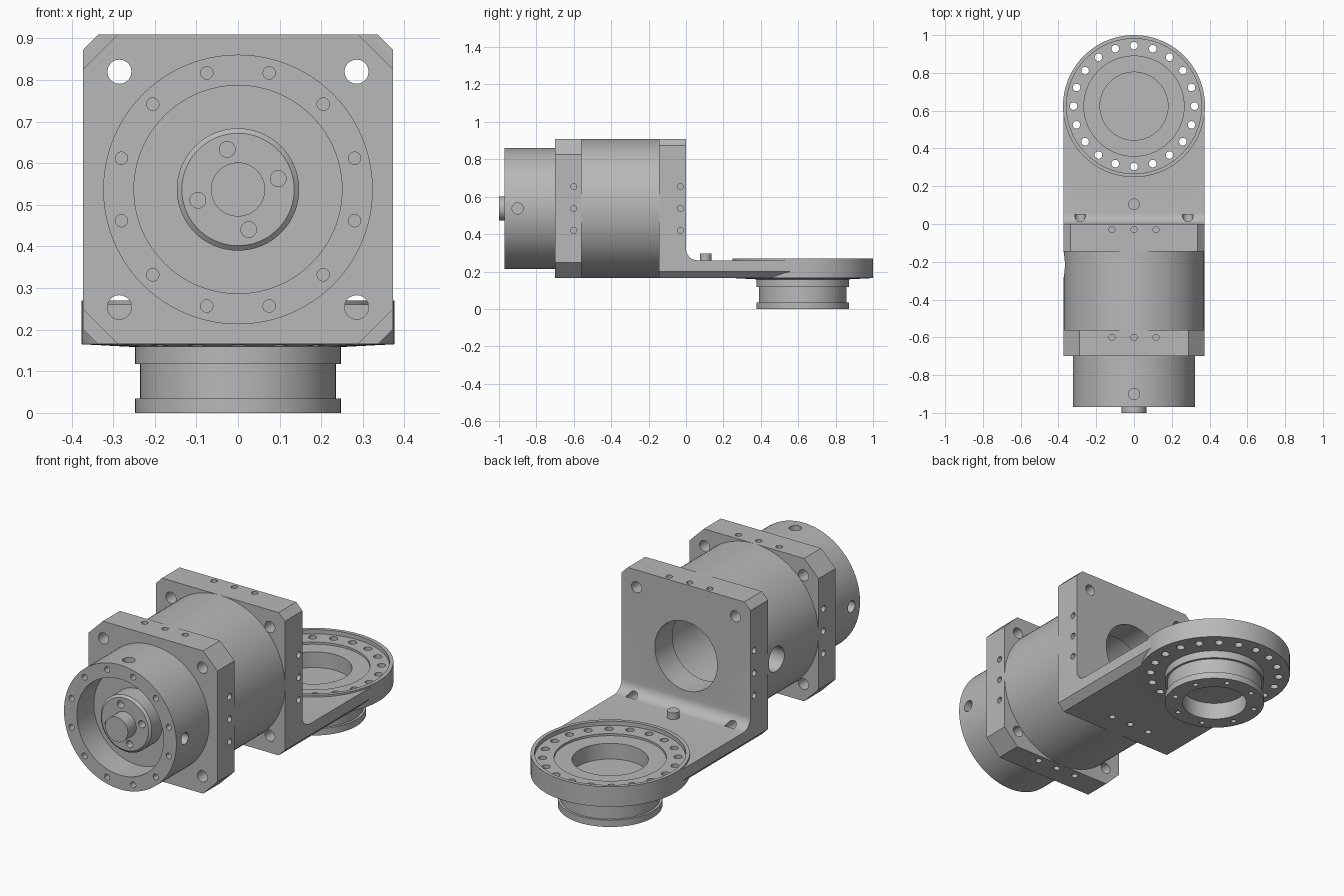
import bpy, bmesh
from math import sin, cos, pi, radians
from mathutils import Matrix, Vector

if "Cube" in bpy.data.objects:
    bpy.data.objects.remove(bpy.data.objects["Cube"])

CZ = 0.537          # height of the horizontal axis
H = 0.372           # half width of the square plates
DY = 0.624          # y of the vertical axis
X, Y, Z = Vector((1, 0, 0)), Vector((0, 1, 0)), Vector((0, 0, 1))

metal = bpy.data.materials.new("machined_grey")
metal.use_nodes = True
grey = (0.48, 0.48, 0.48, 1)
metal.diffuse_color = grey
metal.node_tree.nodes["Principled BSDF"].inputs["Base Color"].default_value = grey


def finish(bm, name):
    bmesh.ops.recalc_face_normals(bm, faces=bm.faces)
    mesh = bpy.data.meshes.new(name)
    bm.to_mesh(mesh)
    bm.free()
    mesh.materials.append(metal)
    obj = bpy.data.objects.new(name, mesh)
    bpy.context.collection.objects.link(obj)
    return obj


def activate(obj):
    bpy.ops.object.select_all(action='DESELECT')
    obj.select_set(True)
    bpy.context.view_layer.objects.active = obj


def shade(obj):
    activate(obj)
    bpy.ops.object.shade_smooth_by_angle(angle=radians(30))


def lathe(name, profile, matrix):
    """Revolve (radius, height) points round z, then place the result."""
    bm = bmesh.new()
    vs = [bm.verts.new((r, 0, h)) for r, h in profile]
    es = [bm.edges.new(pair) for pair in zip(vs, vs[1:])]
    bmesh.ops.spin(bm, geom=vs + es, cent=(0, 0, 0), axis=Z,
                   angle=2 * pi, steps=96)
    bmesh.ops.remove_doubles(bm, verts=bm.verts, dist=1e-4)
    bm.transform(matrix)
    return finish(bm, name)


def prism(name, outline, chamfer):
    """Extrude a (y, z) outline across x and chamfer its long outer edges."""
    bm = bmesh.new()
    face = bm.faces.new([bm.verts.new((-H, y, z)) for y, z in outline])
    ext = bmesh.ops.extrude_face_region(bm, geom=[face])
    moved = [v for v in ext["geom"] if isinstance(v, bmesh.types.BMVert)]
    bmesh.ops.translate(bm, verts=moved, vec=(2 * H, 0, 0))
    corner = []
    for e in bm.edges:
        a, b = (v.co for v in e.verts)
        if abs(a.x - b.x) < 1e-4 and abs(a.z - b.z) < 1e-4 and abs(abs(a.z - CZ) - H) < 1e-3:
            corner.append(e)
    bmesh.ops.bevel(bm, geom=corner, offset=chamfer, segments=1, affect='EDGES')
    return finish(bm, name)


def drill(obj, holes):
    """Cut round holes: (surface point, axis, radius, depth)."""
    bm = bmesh.new()
    for point, axis, radius, depth in holes:
        turn = Z.rotation_difference(axis).to_matrix().to_4x4()
        bmesh.ops.create_cone(bm, cap_ends=True, segments=64 if radius > 0.1 else 20,
                              radius1=radius, radius2=radius, depth=2 * depth,
                              matrix=Matrix.Translation(point) @ turn)
    cutter = finish(bm, "cutter")
    cutter.hide_render = True
    mod = obj.modifiers.new("holes", 'BOOLEAN')
    mod.operation, mod.solver, mod.object = 'DIFFERENCE', 'EXACT', cutter
    activate(obj)
    bpy.ops.object.modifier_apply(modifier=mod.name)
    bpy.data.objects.remove(cutter)


def ring(count, radius, start):
    for i in range(count):
        a = radians(start) + 2 * pi * i / count
        yield radius * cos(a), radius * sin(a)


def plate_holes(y, middle):
    """Corner bolt holes plus three small holes on each edge of a plate."""
    holes = [((sx * 0.285, middle, CZ + sz * 0.283), Y, 0.029, 0.12)
             for sx in (-1, 1) for sz in (-1, 1)]
    for s in (-1, 1):
        for t in (-0.117, 0, 0.117):
            holes.append(((s * H, y, CZ + t), X, 0.016, 0.04))
            holes.append(((t, y, CZ + s * H), Z, 0.016, 0.04))
    return holes


along_y = Matrix.Translation((0, 0, CZ)) @ Matrix.Rotation(-pi / 2, 4, 'X')
upright = Matrix.Translation((0, DY, 0))

# Front housing with recessed hub and shaft
housing = lathe("front_housing", [
    (0, -1), (0.065, -1), (0.065, -0.93), (0.135, -0.93), (0.147, -0.92),
    (0.147, -0.83), (0.25, -0.83), (0.25, -0.97), (0.324, -0.97),
    (0.324, -0.7), (0, -0.7)], along_y)
holes = [((x, -0.97, CZ + z), Y, 0.015, 0.04) for x, z in ring(12, 0.29, 15)]
holes += [((x, -0.93, CZ + z), Y, 0.019, 0.04) for x, z in ring(4, 0.1, 15)]
holes += [((s * 0.324, -0.9, CZ), X, 0.03, 0.05) for s in (-1, 1)]
holes += [((0, -0.9, CZ + 0.324), Z, 0.03, 0.05)]
drill(housing, holes)

# Front square flange
flange = prism("front_flange", [
    (-0.7, CZ - H), (-0.56, CZ - H), (-0.56, CZ + H), (-0.7, CZ + H)], 0.083)
drill(flange, plate_holes(-0.6, -0.63))

# Main hollow body with a cable port on one side
body = lathe("main_body", [
    (0, -0.56), (H, -0.56), (H, -0.145), (0.22, -0.145),
    (0.22, -0.5), (0, -0.5)], along_y)
drill(body, [((-H, -0.215, CZ), X, 0.065, 0.2)])

# Angle bracket with a filleted inner corner
top, low, rad = 0.26, CZ - H, 0.06
fillet = [(rad - rad * sin(a), top + rad - rad * cos(a))
          for a in (pi / 2 * i / 8 for i in range(9))]
bracket = prism("angle_bracket", [(-0.145, low), (DY, low), (DY, top)] + fillet
                + [(0, CZ + H), (-0.145, CZ + H)], 0.036)
drill(bracket, [((0, DY, 0.2), Z, 0.371, 0.3), ((0, -0.07, CZ), Y, 0.18, 0.2)]
      + plate_holes(-0.03, -0.07))

# Locating pin
pin = lathe("locating_pin", [(0, 0.25), (0.03, 0.25), (0.03, 0.295), (0, 0.295)],
            Matrix.Translation((0, 0.105, 0)))

# Round mounting disc with stepped recess and bolt circle
disc = lathe("mounting_disc", [
    (0, 0.155), (0.18, 0.155), (0.18, 0.237), (0.265, 0.237), (0.265, 0.248),
    (0.357, 0.248), (0.357, 0.27), (0.376, 0.27), (0.376, low), (0, low - 0.02)],
    upright)
drill(disc, [((x, DY + y, 0.2), Z, 0.02, 0.1) for x, y in ring(20, 0.32, 90)])

# Lower grooved hub
hub = lathe("lower_hub", [
    (0, 0.09), (0.16, 0.09), (0.16, 0), (0.247, 0), (0.247, 0.035),
    (0.235, 0.035), (0.235, 0.118), (0.247, 0.118), (0.247, low),
    (0.19, low), (0.19, 0.14), (0, 0.14)], upright)
drill(hub, [((x, DY + y, 0), Z, 0.013, 0.03) for x, y in ring(8, 0.205, 22.5)])

for part in (housing, flange, body, bracket, pin, disc, hub):
    shade(part)
